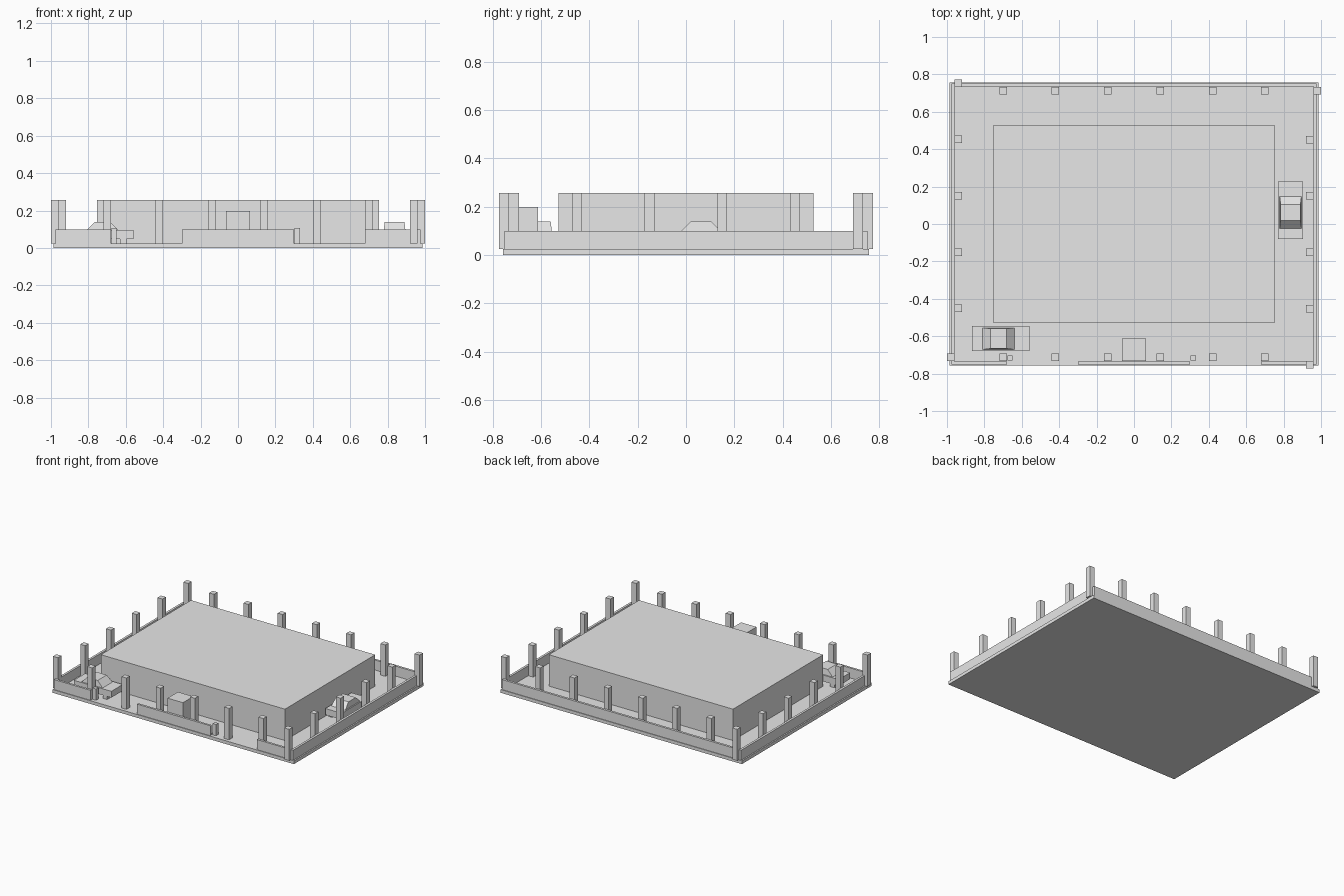
import bpy
import bmesh
from mathutils import Matrix, Vector

if "Cube" in bpy.data.objects:
    bpy.data.objects.remove(bpy.data.objects["Cube"], do_unlink=True)

GREY = (0.8, 0.8, 0.8, 1.0)
mat = bpy.data.materials.new("plain_grey")
mat.use_nodes = True
mat.diffuse_color = GREY
mat.node_tree.nodes["Principled BSDF"].inputs["Base Color"].default_value = GREY

GROUND, WALL_TOP, ROOF = 0.024, 0.098, 0.256


def add_box(bm, x, y, z, taper=None):
    """Box between (min, max) pairs; taper insets the top face by (x, y)."""
    lo, hi = Vector((x[0], y[0], z[0])), Vector((x[1], y[1], z[1]))
    verts = bmesh.ops.create_cube(bm, size=1)["verts"]
    top = [v for v in verts if v.co.z > 0]
    bmesh.ops.transform(bm, verts=verts, matrix=Matrix.Translation((lo + hi) / 2)
                        @ Matrix.Diagonal((hi - lo)).to_4x4())
    if taper:
        mid = (lo + hi) / 2
        for v in top:
            v.co.x += taper[0] if v.co.x < mid.x else -taper[0]
            v.co.y += taper[1] if v.co.y < mid.y else -taper[1]


def finish(name, bm):
    mesh = bpy.data.meshes.new(name)
    bm.to_mesh(mesh)
    bm.free()
    mesh.materials.append(mat)
    obj = bpy.data.objects.new(name, mesh)
    bpy.context.collection.objects.link(obj)
    return obj


def box(name, x, y, z):
    bm = bmesh.new()
    add_box(bm, x, y, z)
    return finish(name, bm)


def post(name, x, y, size, top):
    h = size / 2
    return box(name, (x - h, x + h), (y - h, y + h), (GROUND, top))


# Ground slab and main building
box("ground_slab", (-0.987, 0.987), (-0.757, 0.757), (0, GROUND))
box("main_building", (-0.753, 0.753), (-0.527, 0.527), (GROUND, ROOF))

# Perimeter walls, with two gaps in the front one
wall_z = (GROUND, WALL_TOP)
box("right_wall", (-0.977, -0.96), (-0.752, 0.752), wall_z)
box("left_wall", (0.96, 0.977), (-0.752, 0.752), wall_z)
box("back_wall", (-0.96, 0.96), (0.735, 0.752), wall_z)
for name, span in (("right", (-0.96, -0.68)), ("middle", (-0.3, 0.3)),
                   ("left", (0.68, 0.96))):
    box("front_wall_" + name, span, (-0.752, -0.736), wall_z)

# Tall posts, each row turning one corner
for i in range(7):
    post(f"front_post_{i + 1}", -0.98 + 0.28 * i, -0.712, 0.04, ROOF)
    post(f"back_post_{i + 1}", 0.98 - 0.28 * i, 0.712, 0.04, ROOF)
for i in range(5):
    post(f"left_post_{i + 1}", 0.94, -0.753 + 0.301 * i, 0.04, ROOF)
    post(f"right_post_{i + 1}", -0.94, 0.753 - 0.301 * i, 0.04, ROOF)

# Short gate posts and the gate kiosk
for name, x in (("right", -0.663), ("left", 0.317)):
    post("gate_post_" + name, x, -0.716, 0.028, 0.107)
box("gate_kiosk", (-0.063, 0.063), (-0.733, -0.612), (GROUND, 0.198))


# Parked cars: body, tapered cabin and block wheels
def car(name, location, angle):
    bm = bmesh.new()
    add_box(bm, (-0.153, 0.153), (-0.067, 0.067), (0.048, 0.095))
    add_box(bm, (-0.097, 0.075), (-0.058, 0.058), (0.095, 0.138), (0.043, 0.005))
    for x in (-0.1, 0.1):
        for y in (-0.05, 0.05):
            add_box(bm, (x - 0.018, x + 0.018), (y - 0.015, y + 0.015),
                    (GROUND, 0.048))
    obj = finish(name, bm)
    obj.location = location
    obj.rotation_euler.z = angle


QUARTER_TURN = 1.5708
car("front_car", (-0.713, -0.613, 0), 0)
car("side_car", (0.837, 0.073, 0), QUARTER_TURN)
